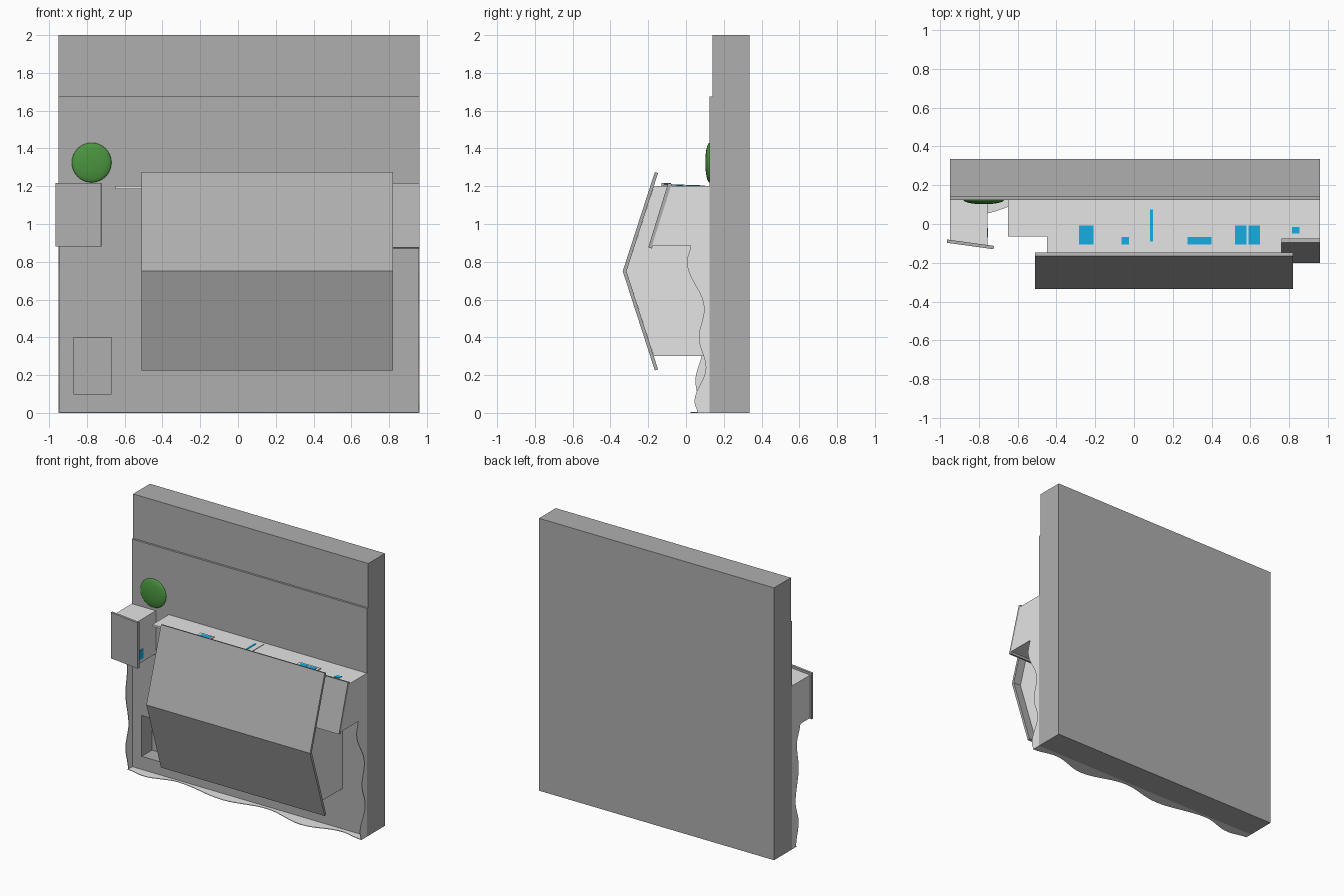
import bpy, bmesh, math
from mathutils import Vector

if "Cube" in bpy.data.objects:
    bpy.data.objects.remove(bpy.data.objects["Cube"])


def material(name, rgb):
    m = bpy.data.materials.new(name)
    m.use_nodes = True
    m.diffuse_color = (*rgb, 1)
    m.node_tree.nodes["Principled BSDF"].inputs["Base Color"].default_value = (*rgb, 1)
    return m


GREY = material("grey", (0.43, 0.43, 0.43))
WHITE = material("white", (0.78, 0.78, 0.78))
BLUE = material("window blue", (0.008, 0.42, 0.78))
GREEN = material("leaf green", (0.07, 0.3, 0.05))


def prism(name, mat, axis, outline, low, high):
    """Extrude an outline along an axis; outline holds the other two coordinates in order."""
    bm = bmesh.new()

    def place(p, d):
        co = list(p)
        co.insert("xyz".index(axis), d)
        return bm.verts.new(co)

    face = bm.faces.new([place(p, low) for p in outline])
    moved = bmesh.ops.extrude_face_region(bm, geom=[face])["geom"]
    shift = Vector([high - low if a == axis else 0 for a in "xyz"])
    bmesh.ops.translate(bm, vec=shift, verts=[v for v in moved if isinstance(v, bmesh.types.BMVert)])
    bmesh.ops.recalc_face_normals(bm, faces=bm.faces)
    mesh = bpy.data.meshes.new(name)
    bm.to_mesh(mesh)
    bm.free()
    mesh.materials.append(mat)
    ob = bpy.data.objects.new(name, mesh)
    bpy.context.collection.objects.link(ob)
    return ob


def box(name, mat, x, y, z):
    return prism(name, mat, "z", [(x[0], y[0]), (x[1], y[0]), (x[1], y[1]), (x[0], y[1])], *z)


def wave(extremes, steps=8):
    """Smooth line through alternating high and low points."""
    line = [extremes[0]]
    for (a, u), (b, v) in zip(extremes, extremes[1:]):
        for i in range(1, steps + 1):
            t = i / steps
            line.append((a + (b - a) * t, u + (v - u) * (1 - math.cos(math.pi * t)) / 2))
    return line


L, R, GROUND, BACK, FRONT = -0.95, 0.96, 0.125, 0.335, 1.2

# Ground block with a lowered road strip and an empty pool
ground = prism("ground", GREY, "x",
               [(GROUND, 0), (BACK, 0), (BACK, 2), (0.14, 2), (0.14, 1.675), (GROUND, 1.675)], L, R)
cutter = box("pool_cutter", GREY, (-0.87, -0.67), (0, 0.245), (0.1, 0.4))
cutter.hide_render = True
cut = ground.modifiers.new("pool", "BOOLEAN")
cut.operation, cut.object, cut.solver = "DIFFERENCE", cutter, "EXACT"
bpy.context.view_layer.objects.active = ground
bpy.ops.object.modifier_apply(modifier=cut.name)
bpy.data.objects.remove(cutter)

# Thin wavy terrain panels on three edges
rear = wave([(L, 0.075), (-0.8, 0.05), (-0.56, 0.105), (-0.16, 0.045), (0.16, 0.1),
             (0.5, 0.025), (0.78, 0.09), (R, 0.06)])
prism("terrain_rear_panel", WHITE, "z", rear + [(R, GROUND), (L, GROUND)], 0, 0.004)
left = wave([(0, 0.06), (0.06, 0.045), (0.24, 0.105), (0.4, 0.068), (0.55, 0.096), (0.8, 0.005), (0.89, 0.025)])
right = wave([(0, 0.08), (0.17, 0.05), (0.33, 0.085), (0.57, 0.05), (0.75, 0.07), (0.89, 0.03)])
for name, edge, x in (("left", left, R - 0.004), ("right", right, L)):
    outline = [(y, z) for z, y in edge] + [(GROUND, 0.89), (GROUND, 0)]
    prism("terrain_" + name + "_panel", WHITE, "x", outline, x, x + 0.004)

# Main house and its gable roof
prism("house_walls", WHITE, "x",
      [(GROUND, 0.3), (-0.17, 0.3), (-0.315, 0.75), (-0.17, FRONT), (GROUND, FRONT)], -0.45, 0.76)
prism("house_roof", GREY, "x",
      [(-0.165, 0.225), (-0.335, 0.75), (-0.165, 1.275), (-0.148, 1.27), (-0.315, 0.75), (-0.148, 0.23)],
      -0.51, 0.82)

# Side extension with a sloping roof
prism("extension_walls", WHITE, "x",
      [(GROUND, 0.885), (-0.18, 0.885), (-0.08, FRONT), (GROUND, FRONT)], 0.76, R)
prism("extension_roof", GREY, "x",
      [(-0.2, 0.875), (-0.18, 0.87), (-0.075, 1.212), (-0.095, 1.217)], 0.76, R)

# Garden wall
box("garden_wall", WHITE, (-0.65, -0.45), (-0.065, GROUND), (1.185, FRONT))

# Hut with a tilted roof
prism("hut_walls", WHITE, "z",
      [(L, GROUND), (L, -0.085), (-0.755, -0.11), (-0.755, GROUND)], 0.885, FRONT)
prism("hut_roof", GREY, "z",
      [(-0.965, -0.08), (-0.965, -0.097), (-0.725, -0.13), (-0.722, -0.113)], 0.88, 1.217)
box("hut_window", BLUE, (-0.755, -0.752), (-0.07, -0.02), (0.91, 0.98))

# Framed windows on the house front
windows = [((-0.305, -0.195), (-0.12, 0.005), [(-0.285, -0.21)]),
           ((-0.075, -0.01), (-0.12, -0.055), [(-0.065, -0.025)]),
           ((0.265, 0.415), (-0.12, -0.055), [(0.275, 0.4)]),
           ((0.5, 0.67), (-0.12, 0.005), [(0.52, 0.58), (0.592, 0.65)])]
for x, y, panes in windows:
    box("window_frame", WHITE, x, y, (FRONT, FRONT + 0.006))
    for pane in panes:
        box("window_pane", BLUE, pane, (y[0] + 0.013, y[1] - 0.013), (FRONT + 0.006, FRONT + 0.008))
box("extension_window", BLUE, (0.815, 0.855), (-0.05, -0.015), (FRONT, FRONT + 0.003))

# Door with a narrow glass strip
box("door", WHITE, (0.045, 0.14), (-0.115, 0.1), (FRONT, FRONT + 0.004))
box("door_glass", BLUE, (0.083, 0.098), (-0.09, 0.075), (FRONT + 0.004, FRONT + 0.006))

# Flattened tree crown
bpy.ops.mesh.primitive_uv_sphere_add(segments=32, ring_count=16, radius=0.105, location=(-0.775, GROUND, 1.325))
tree = bpy.context.object
tree.name = "tree_crown"
tree.scale.y = 0.22
tree.data.materials.append(GREEN)
bpy.ops.object.shade_smooth_by_angle()
